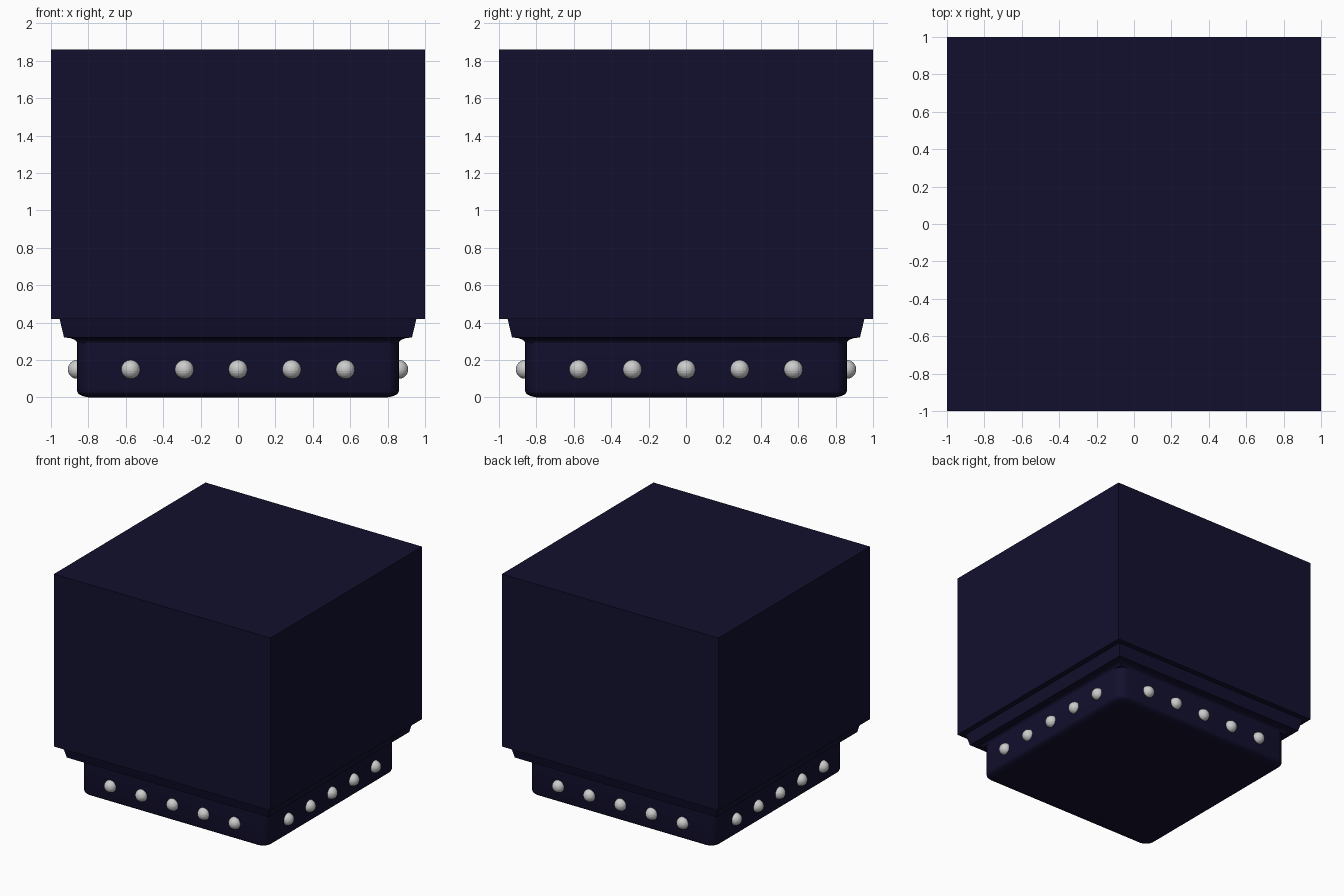
import bpy, bmesh
from math import pi, cos, sin

if "Cube" in bpy.data.objects:
    bpy.data.objects.remove(bpy.data.objects["Cube"])

navy = bpy.data.materials.new("dark_navy")
navy.diffuse_color = (0.006, 0.005, 0.027, 1)
navy.use_nodes = True
navy.node_tree.nodes["Principled BSDF"].inputs["Base Color"].default_value = navy.diffuse_color


def square_ring(half, radius, steps):
    """Square outline, with rounded corners when radius > 0."""
    if radius <= 0:
        return [(half, half), (-half, half), (-half, -half), (half, -half)]
    c = half - radius
    pts = []
    for k, (sx, sy) in enumerate([(1, 1), (-1, 1), (-1, -1), (1, -1)]):
        for i in range(steps + 1):
            a = k * pi / 2 + i / steps * pi / 2
            pts.append((sx * c + radius * cos(a), sy * c + radius * sin(a)))
    return pts


def square_lathe(name, profile, steps=6):
    """Loft square sections (half width, corner radius, z) into a closed solid."""
    bm = bmesh.new()
    rings = [[bm.verts.new((x, y, z)) for x, y in square_ring(h, r, steps)]
             for h, r, z in profile]
    n = len(rings[0])
    for lo, hi in zip(rings, rings[1:]):
        for i in range(n):
            j = (i + 1) % n
            bm.faces.new((lo[i], lo[j], hi[j], hi[i]))
    bm.faces.new(rings[0][::-1])
    bm.faces.new(rings[-1])
    bmesh.ops.recalc_face_normals(bm, faces=bm.faces)
    mesh = bpy.data.meshes.new(name)
    bm.to_mesh(mesh)
    bm.free()
    mesh.materials.append(navy)
    obj = bpy.data.objects.new(name, mesh)
    bpy.context.collection.objects.link(obj)
    bpy.context.view_layer.objects.active = obj
    obj.select_set(True)
    bpy.ops.object.shade_smooth_by_angle(angle=pi / 6)
    obj.select_set(False)
    return obj


# Plinth: rounded vertical corners and a rolled bottom edge
roll = []
for i in range(7):
    a = i / 6 * pi / 2
    inset = 0.08 * (1 - sin(a))
    roll.append((0.86 - inset, 0.085 - inset * 0.9, 0.035 * (1 - cos(a))))
square_lathe("plinth", roll + [(0.86, 0.085, 0.31)])

# Trim: small cove under a sloping band
cove = [(0.925 - 0.065 * cos(i / 6 * pi / 2), 0, 0.29 + 0.03 * sin(i / 6 * pi / 2))
        for i in range(7)]
square_lathe("cove_trim", cove + [(0.93, 0, 0.32), (0.955, 0, 0.425)])

# Main block
square_lathe("main_block", [(1, 0, 0.42), (1, 0, 1.86)])

# Round studs, five on each side of the plinth
for side in range(4):
    a = side * pi / 2
    for k in range(-2, 3):
        t = k * 0.287
        x, y = t * cos(a) + 0.86 * sin(a), t * sin(a) - 0.86 * cos(a)
        bpy.ops.mesh.primitive_uv_sphere_add(segments=32, ring_count=16,
                                             radius=0.05, location=(x, y, 0.15))
        bpy.context.object.name = f"stud_{side + 1}_{k + 3}"
